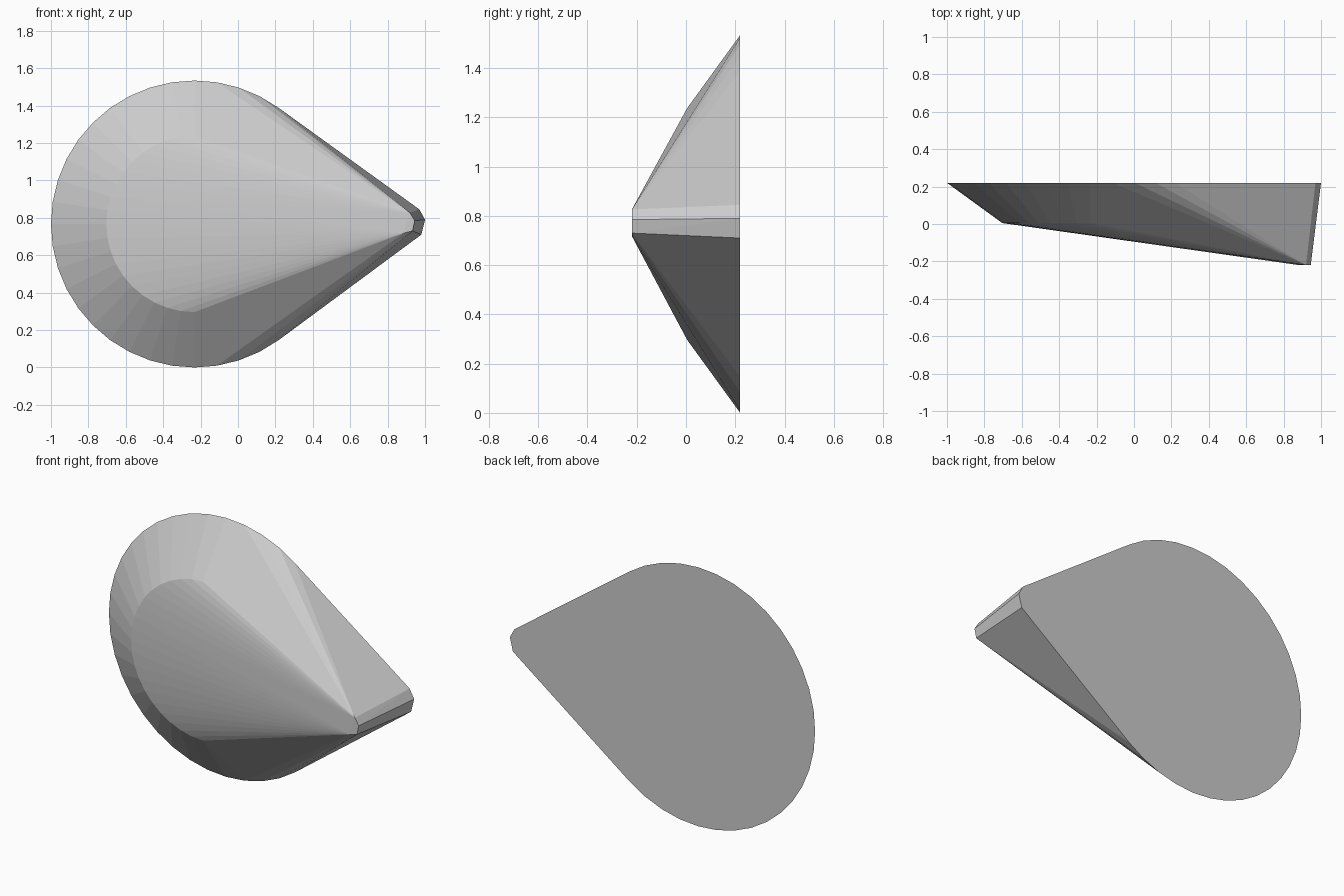
import bpy
import bmesh
from math import sin, cos, pi

cube = bpy.data.objects.get("Cube")
if cube:
    bpy.data.objects.remove(cube, do_unlink=True)

CENTRE_X, CENTRE_Z = -0.233, 0.767
BACK_Y, MID_Y, FRONT_Y = 0.22, 0.005, -0.22


def arc(radius, y, start, end, steps):
    """Points of an arc that faces the front."""
    angles = [start + (end - start) * i / steps for i in range(steps + 1)]
    return [(CENTRE_X + radius * cos(a), y, CENTRE_Z + radius * sin(a)) for a in angles]


def outline(points, y):
    return [(x, y, z) for x, z in points]


# Wide flat back rim, and the smaller half rim in front of it
points = arc(0.767, BACK_Y, 0.3 * pi, 1.7 * pi, 28)
points += arc(0.471, MID_Y, 0.5 * pi, 1.5 * pi, 20)

# Blunt tip: back edge and small front face
points += outline([(0.97, 0.845), (1.0, 0.79), (0.98, 0.71)], BACK_Y)
points += outline([(0.92, 0.826), (0.945, 0.785), (0.933, 0.73), (0.885, 0.718)], FRONT_Y)

# Skin all the outlines with one convex shell
bm = bmesh.new()
for p in points:
    bm.verts.new(p)
hull = bmesh.ops.convex_hull(bm, input=bm.verts[:])
loose = {g for g in hull["geom_interior"] + hull["geom_unused"]
         if isinstance(g, bmesh.types.BMVert)}
bmesh.ops.delete(bm, geom=list(loose), context="VERTS")
bmesh.ops.dissolve_limit(bm, angle_limit=0.002, verts=bm.verts[:], edges=bm.edges[:])
bmesh.ops.recalc_face_normals(bm, faces=bm.faces[:])

mesh = bpy.data.meshes.new("tapered_shell")
bm.to_mesh(mesh)
bm.free()
shell = bpy.data.objects.new("tapered_shell", mesh)
bpy.context.collection.objects.link(shell)

# Plain grey surface
grey = bpy.data.materials.new("light_grey")
grey.use_nodes = True
colour = (0.6, 0.6, 0.6, 1.0)
grey.diffuse_color = colour
grey.node_tree.nodes["Principled BSDF"].inputs["Base Color"].default_value = colour
mesh.materials.append(grey)
